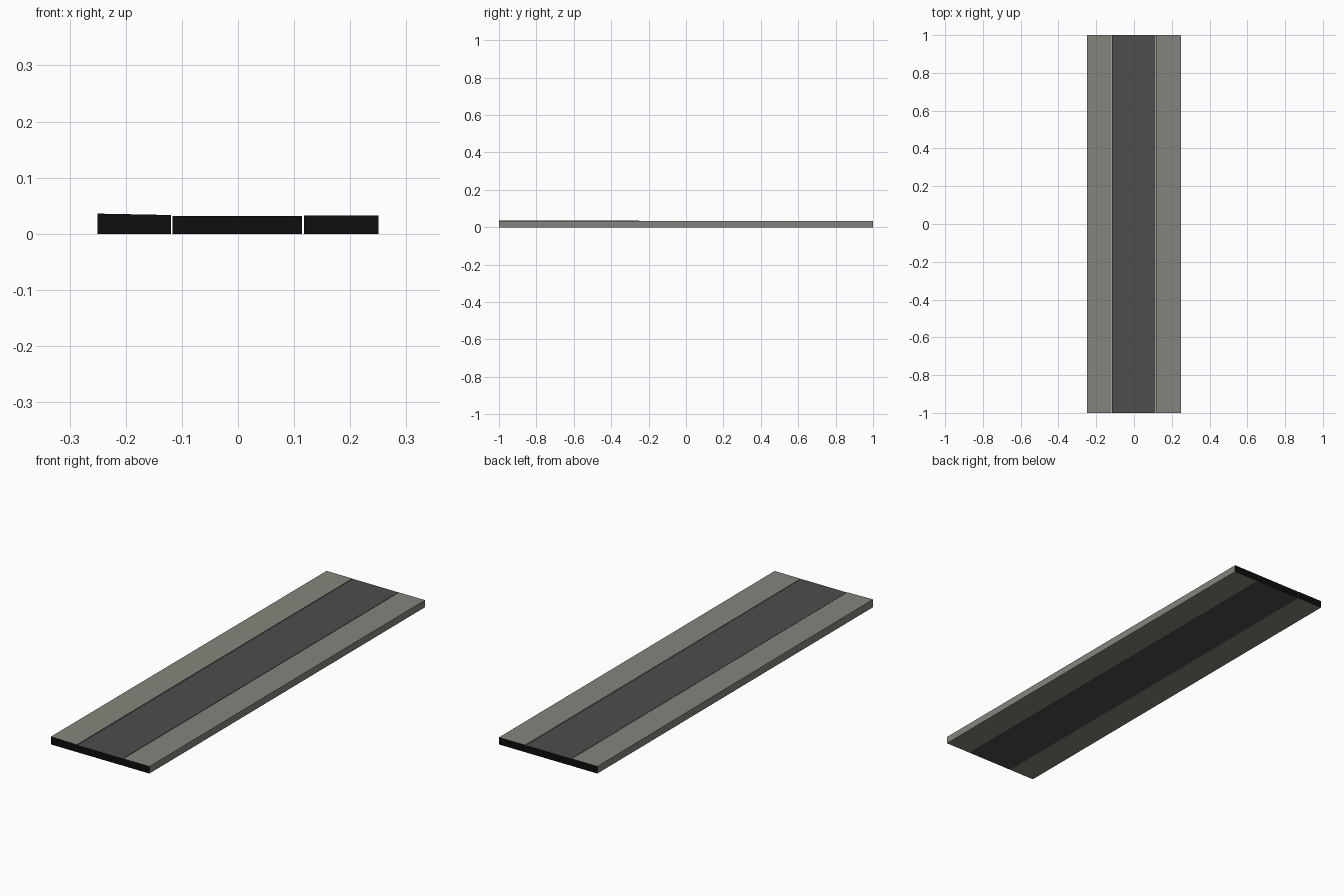
import bpy, bmesh

if "Cube" in bpy.data.objects:
    bpy.data.objects.remove(bpy.data.objects["Cube"])


def material(name, color):
    m = bpy.data.materials.new(name)
    m.diffuse_color = (*color, 1)
    m.use_nodes = True
    m.node_tree.nodes["Principled BSDF"].inputs["Base Color"].default_value = m.diffuse_color
    return m


stone = material("warm grey stone", (0.235, 0.23, 0.2))
asphalt = material("dark grey asphalt", (0.075, 0.075, 0.075))
black = material("black end", (0.004, 0.004, 0.004))


def slab(name, x0, x1, mat, top):
    """Long slab with black end faces; top(x, y) gives the surface height."""
    bm = bmesh.new()
    bmesh.ops.create_cube(bm, size=2)
    for v in bm.verts:
        x = x1 if v.co.x > 0 else x0
        v.co = (x, v.co.y, top(x, v.co.y) if v.co.z > 0 else 0)
    bm.normal_update()
    for f in bm.faces:
        f.material_index = 1 if abs(f.normal.y) > 0.9 else 0
    mesh = bpy.data.meshes.new(name)
    bm.to_mesh(mesh)
    bm.free()
    mesh.materials.append(mat)
    mesh.materials.append(black)
    bpy.context.collection.objects.link(bpy.data.objects.new(name, mesh))


# Left border, slightly raised towards its front outer corner
slab("left_border", -0.25, -0.1195, stone,
     lambda x, y: 0.0325 + (0.0035 if y < 0 and x < -0.2 else 0.001 if y < 0 else 0.0005))
# Central lane and right border, separated by hairline joints
slab("central_lane", -0.1165, 0.1145, asphalt, lambda x, y: 0.032)
slab("right_border", 0.1175, 0.25, stone, lambda x, y: 0.0325)
